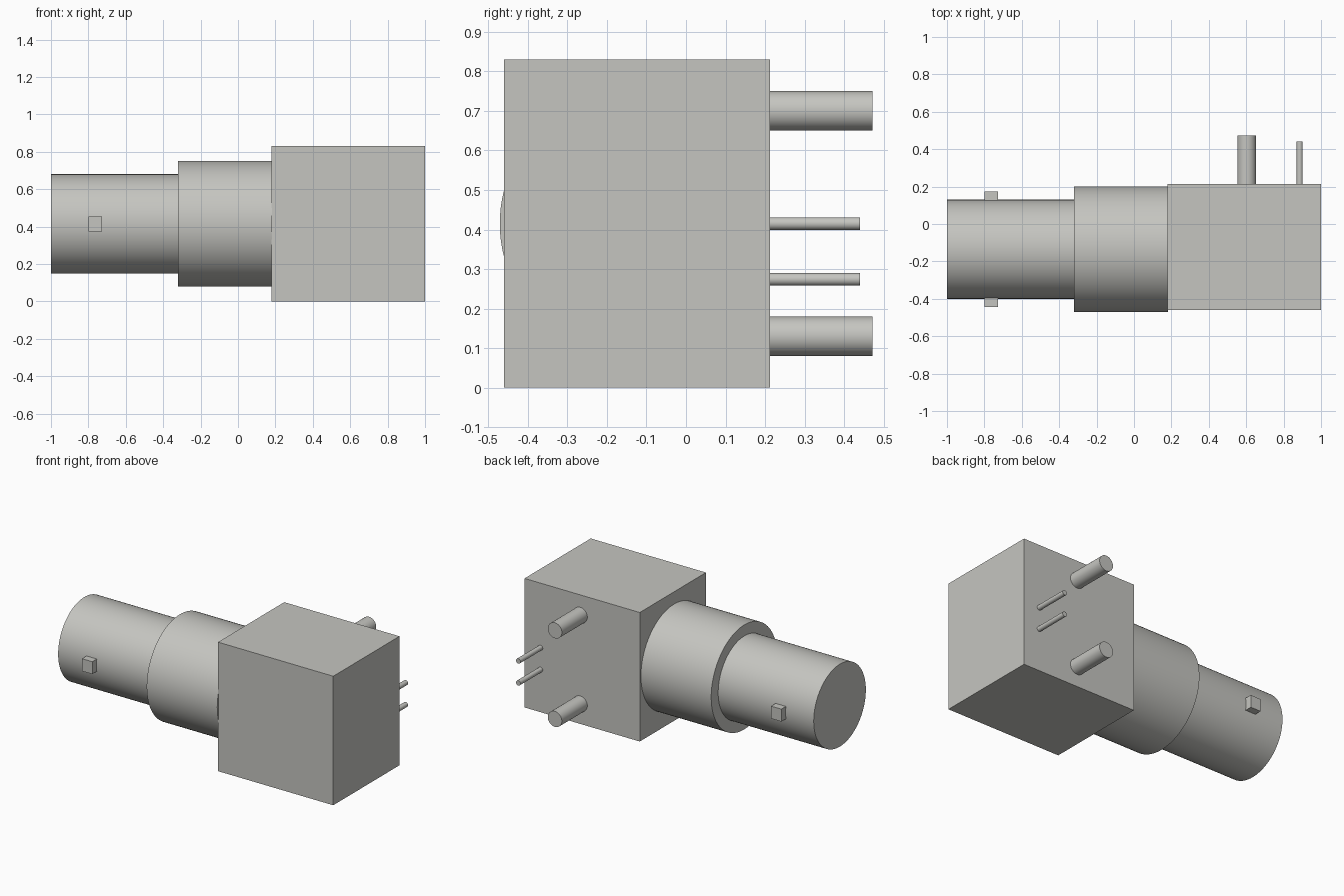
import bpy, math

cube = bpy.data.objects.get("Cube")
if cube:
    bpy.data.objects.remove(cube, do_unlink=True)

# One warm grey metal for every part
grey = bpy.data.materials.new("warm_grey")
grey.use_nodes = True
colour = (0.56, 0.56, 0.53, 1)
grey.diffuse_color = colour
grey.node_tree.nodes["Principled BSDF"].inputs["Base Color"].default_value = colour

AXIS_Y, AXIS_Z = -0.135, 0.415   # centre line of the barrel


def finish(name):
    ob = bpy.context.object
    ob.name = ob.data.name = name
    ob.data.materials.append(grey)
    return ob


def box(name, x, y, z):
    lo, hi = zip(x, y, z)
    bpy.ops.mesh.primitive_cube_add(size=1, location=[(a + b) / 2 for a, b in zip(lo, hi)])
    ob = finish(name)
    ob.scale = [b - a for a, b in zip(lo, hi)]
    bpy.ops.object.transform_apply(location=False, rotation=False, scale=True)


def cylinder(name, axis, radius, start, end, a, b, sides=64):
    mid = (start + end) / 2
    if axis == "X":
        loc, rot = (mid, a, b), (0, math.pi / 2, 0)
    else:
        loc, rot = (a, mid, b), (math.pi / 2, 0, 0)
    bpy.ops.mesh.primitive_cylinder_add(vertices=sides, radius=radius,
                                        depth=end - start, location=loc, rotation=rot)
    finish(name)
    bpy.ops.object.shade_smooth_by_angle(angle=math.radians(30))


# Housing block
box("housing", (0.18, 1.0), (-0.46, 0.213), (0, 0.83))

# Stepped round socket
cylinder("collar", "X", 0.336, -0.32, 0.182, AXIS_Y, AXIS_Z, 96)
cylinder("barrel", "X", 0.265, -1.0, -0.31, AXIS_Y, AXIS_Z, 96)

# Bayonet lugs on both sides of the barrel
for side, name in ((-1, "front_lug"), (1, "back_lug")):
    ends = sorted((AXIS_Y + side * 0.24, AXIS_Y + side * 0.308))
    box(name, (-0.80, -0.727), ends, (AXIS_Z - 0.04, AXIS_Z + 0.04))

# Thick mounting posts and thin contact pins
for name, z in (("upper_post", 0.70), ("lower_post", 0.13)):
    cylinder(name, "Y", 0.05, 0.20, 0.472, 0.603, z, 48)
for name, z in (("upper_pin", 0.415), ("lower_pin", 0.274)):
    cylinder(name, "Y", 0.016, 0.20, 0.44, 0.886, z, 24)
